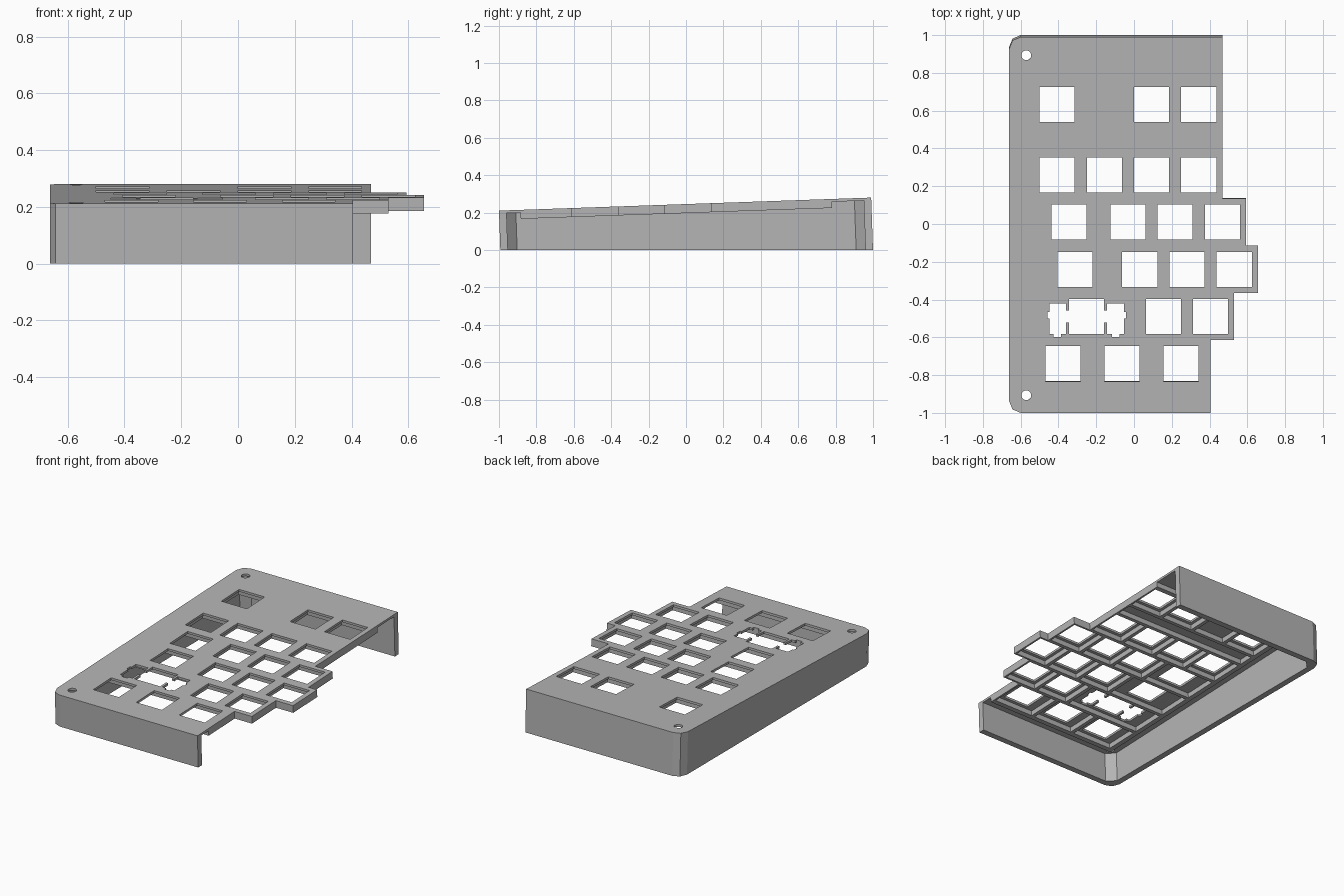
import bpy, bmesh, math

cube = bpy.data.objects.get("Cube")
if cube:
    bpy.data.objects.remove(cube, do_unlink=True)

U = 0.25                 # key pitch
LEFT = -0.532            # left edge of the key field
HOLE = 0.093             # half size of a switch opening
PLATE, RIB, WALL = 0.015, 0.048, 0.04
SLOPE = 0.035

# rows: centre y, key widths in pitches, indexes of cells without a key
ROWS = [(0.633, [1, 1, 1, 1], [1]),
        (0.26, [1, 1, 1, 1], []),
        (0.01, [1.5, 1, 1, 1], []),
        (-0.24, [1.75, 1, 1, 1], []),
        (-0.49, [2.25, 1, 1], []),
        (-0.74, [1.25, 1.25, 1.25], [])]

grey = bpy.data.materials.new("plain grey")
grey.use_nodes = True
grey.diffuse_color = (0.46, 0.46, 0.46, 1)
grey.node_tree.nodes["Principled BSDF"].inputs["Base Color"].default_value = grey.diffuse_color


def rect(x0, x1, y0, y1):
    return [(x0, y0), (x1, y0), (x1, y1), (x0, y1)]


def circle(x, y, r, n=24):
    return [(x + r * math.cos(math.tau * i / n), y + r * math.sin(math.tau * i / n))
            for i in range(n)]


def top_z(y):
    return 0.211 + SLOPE * (y + 1)


def slab(name, loops, high, low):
    """Fill nested loops, give them depth, then lean them with the sloped top.
    low=None runs the part down to the ground."""
    curve = bpy.data.curves.new(name + "_profile", 'CURVE')
    curve.dimensions = '2D'
    curve.fill_mode = 'BOTH'
    curve.extrude = 0.5
    for loop in loops:
        s = curve.splines.new('POLY')
        s.points.add(len(loop) - 1)
        for p, (x, y) in zip(s.points, loop):
            p.co = (x, y, 0, 1)
        s.use_cyclic_u = True
    helper = bpy.data.objects.new(name + "_profile", curve)
    bpy.context.collection.objects.link(helper)
    bpy.context.view_layer.update()
    deps = bpy.context.evaluated_depsgraph_get()
    mesh = bpy.data.meshes.new_from_object(helper.evaluated_get(deps))
    bpy.data.objects.remove(helper, do_unlink=True)
    mesh.name = name

    bm = bmesh.new()
    bm.from_mesh(mesh)
    bmesh.ops.remove_doubles(bm, verts=bm.verts, dist=0.0002)
    for v in bm.verts:
        y = v.co.y
        if v.co.z > 0:
            depth = high
        else:
            depth = top_z(y) if low is None else low
        v.co.y = y + SLOPE * depth
        v.co.z = 0 if (low is None and v.co.z < 0) else top_z(y) - depth
    bmesh.ops.recalc_face_normals(bm, faces=bm.faces)
    for f in bm.faces:
        f.smooth = False
    bm.to_mesh(mesh)
    bm.free()
    mesh.materials.clear()
    mesh.materials.append(grey)
    obj = bpy.data.objects.new(name, mesh)
    bpy.context.collection.objects.link(obj)
    return obj


def wide_key_opening(cx, cy):
    """Switch opening joined to a stabiliser opening on each side."""
    half = [(HOLE, -HOLE), (HOLE, -0.032), (0.108, -0.032), (0.108, -0.092),
            (0.135, -0.092), (0.135, -0.108), (0.175, -0.108), (0.175, -0.092),
            (0.197, -0.092), (0.197, -0.01), (0.208, -0.01), (0.208, 0.025),
            (0.197, 0.025), (0.197, 0.07), (0.108, 0.07), (0.108, 0.032),
            (HOLE, 0.032), (HOLE, HOLE)]
    full = half + [(-x, y) for x, y in reversed(half)]
    return [(cx + x, cy + y) for x, y in full]


# Walk the rows to collect key openings, rib pockets and the stepped right edge
openings, pockets, steps = [], [], []
g = 0.012
for cy, widths, blanks in ROWS:
    x = LEFT
    for i, w in enumerate(widths):
        x1 = x + w * U
        cx = (x + x1) / 2
        pockets.append(rect(x + g, x1 - g, cy - U / 2 + g, cy + U / 2 - g))
        if w > 2:
            openings.append(wide_key_opening(cx, cy))
        elif i not in blanks:
            openings.append(rect(cx - HOLE, cx + HOLE, cy - HOLE, cy + HOLE))
        x = x1
    steps.append((x, cy - U / 2))
# pocket in the gap behind the second row
pockets.append(rect(LEFT + g, LEFT + 4 * U - g, 0.385 + g, 0.508 - g))


def stepped_edge(y_front, y_back):
    """Right-hand edge from front to back."""
    pts = [(steps[-1][0], y_front)]
    for (x_next, y), (x_here, _) in zip(reversed(steps[1:-1]), reversed(steps[2:])):
        y_step = y
        pts += [(x_here, y_step + 0), (x_next, y_step + 0)]
    x_here, x_back, y = steps[2][0], steps[1][0], steps[1][1]
    return pts + [(x_back, y_back)]


def right_edge(y_front, y_back):
    pts = [(steps[-1][0], y_front)]
    for i in range(len(steps) - 1, 1, -1):
        y = ROWS[i][0] + U / 2
        pts += [(steps[i][0], y), (steps[i - 1][0], y)]
    return pts + [(steps[0][0], y_back)]


# Left side with two softened corners, back to front
XL, YB, YF = -0.662, 0.99, -1.0
left_side = [(-0.6, YB), (-0.643, YB - 0.018), (XL, YB - 0.065),
             (XL, YF + 0.065), (-0.643, YF + 0.018), (-0.6, YF)]

# Top plate with key openings and two screw holes
screws = [circle(-0.57, y, 0.026) for y in (0.893, -0.907)]
slab("top_plate", [right_edge(YF, YB) + left_side] + openings + screws, 0, PLATE)

# Stiffening ribs below the plate
rib_left, rib_front, rib_back = LEFT - 0.02, -0.885, 0.778
rib_outline = right_edge(rib_front, rib_back) + [(rib_left, rib_back), (rib_left, rib_front)]
slab("key_ribs", [rib_outline] + pockets, PLATE, RIB)

# Back, left and front walls in one open shell
xi, yb, yf = XL + WALL, YB - WALL, YF + WALL
inner = [(steps[-1][0], yf), (xi + 0.05, yf), (xi, yf + 0.05),
         (xi, yb - 0.05), (xi + 0.05, yb), (steps[0][0], yb)]
shell = [(steps[0][0], YB)] + left_side + [(steps[-1][0], YF)] + inner
slab("case_walls", [shell], PLATE, None)
